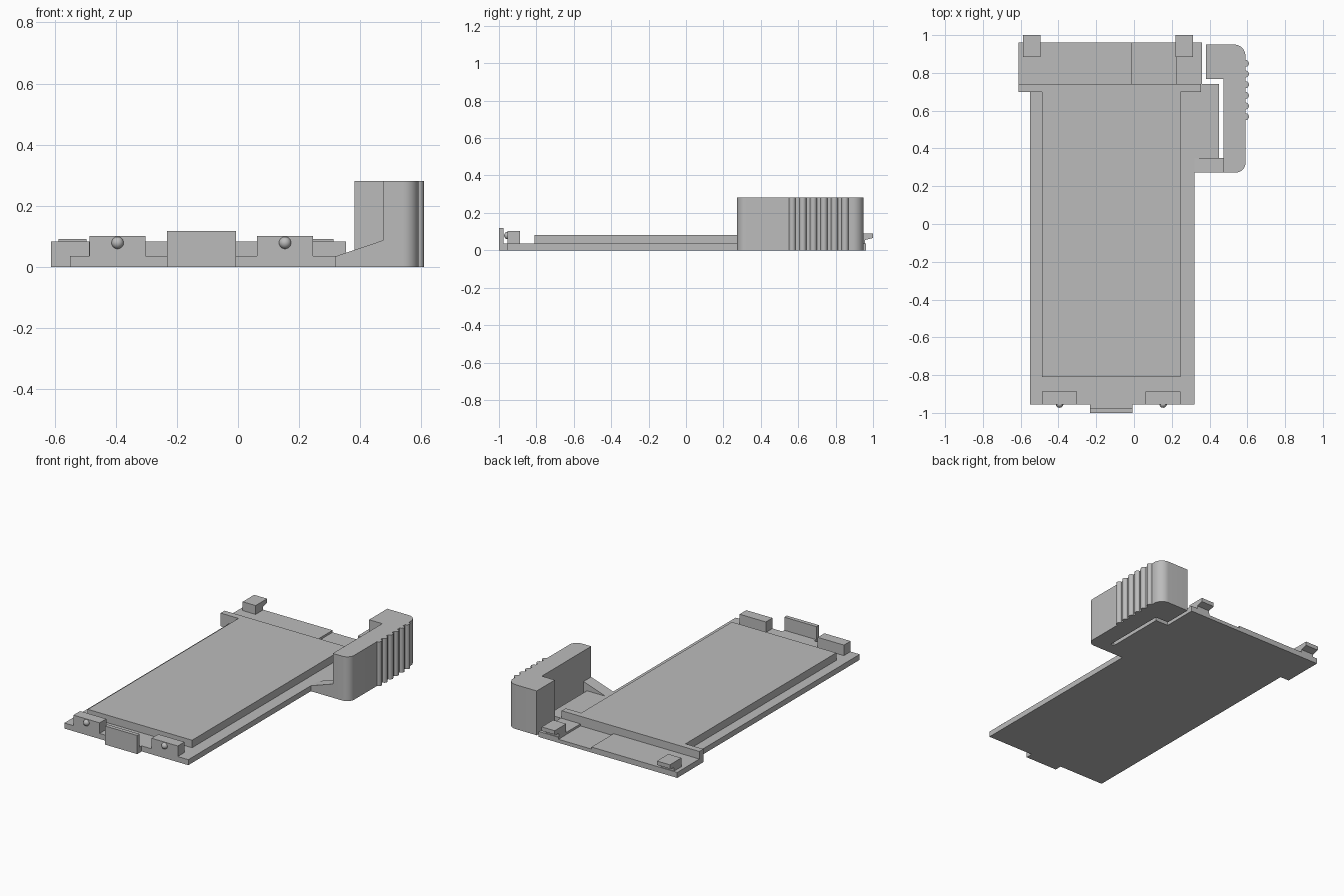
import bpy
import bmesh
import math
from mathutils import Vector

if "Cube" in bpy.data.objects:
    bpy.data.objects.remove(bpy.data.objects["Cube"], do_unlink=True)

grey = bpy.data.materials.new("plain grey")
grey.use_nodes = True
COLOUR = (0.5, 0.5, 0.5, 1.0)
grey.diffuse_color = COLOUR
grey.node_tree.nodes["Principled BSDF"].inputs["Base Color"].default_value = COLOUR


def finish(name, bm, smooth=False):
    bmesh.ops.recalc_face_normals(bm, faces=bm.faces)
    mesh = bpy.data.meshes.new(name)
    bm.to_mesh(mesh)
    bm.free()
    mesh.materials.append(grey)
    obj = bpy.data.objects.new(name, mesh)
    bpy.context.collection.objects.link(obj)
    if smooth:
        bpy.ops.object.select_all(action='DESELECT')
        obj.select_set(True)
        bpy.context.view_layer.objects.active = obj
        bpy.ops.object.shade_smooth_by_angle(angle=math.radians(35))
    return obj


def prism(name, profile, axis, low, high, smooth=False):
    """Extrude a 2D profile along x (profile yz), y (profile xz) or z (profile xy)."""
    place = {"x": lambda a, b: (low, a, b),
             "y": lambda a, b: (a, low, b),
             "z": lambda a, b: (a, b, low)}[axis]
    step = Vector([high - low if axis == c else 0 for c in "xyz"])
    bm = bmesh.new()
    face = bm.faces.new([bm.verts.new(place(a, b)) for a, b in profile])
    out = bmesh.ops.extrude_face_region(bm, geom=[face])
    moved = [v for v in out["geom"] if isinstance(v, bmesh.types.BMVert)]
    bmesh.ops.translate(bm, verts=moved, vec=step)
    return finish(name, bm, smooth)


def box(name, x0, x1, y0, y1, z0, z1):
    return prism(name, [(x0, y0), (x1, y0), (x1, y1), (x0, y1)], "z", z0, z1)


def arc(cx, cy, r, start, end, n=10):
    return [(cx + r * math.cos(math.radians(start + (end - start) * i / n)),
             cy + r * math.sin(math.radians(start + (end - start) * i / n)))
            for i in range(n + 1)]


T = 0.035  # base plate thickness

# Flat base with the side shelf that leads to the grip
prism("base_plate", [(-0.55, -0.955), (0.32, -0.955), (0.32, 0.35), (0.45, 0.35),
                     (0.45, 0.74), (-0.55, 0.74)], "z", 0, T)

# Raised panel and the cross bar behind it
box("raised_panel", -0.487, 0.245, -0.81, 0.70, T, 0.083)
prism("cross_bar", [(-0.612, 0.70), (0.354, 0.70), (0.354, 0.74), (-0.612, 0.74)],
      "z", 0, 0.083)

# Rear shelf with a shallow recess
prism("rear_shelf", [(-0.612, 0), (0.36, 0), (0.36, T), (0.222, T), (0.222, 0.022),
                     (-0.01, 0.022), (-0.01, T), (-0.612, T)], "y", 0.74, 0.962)

# Rear hooks
hook = [(0.885, 0.02), (0.957, 0.02), (0.957, 0.055), (1.0, 0.066),
        (1.0, 0.091), (0.885, 0.091)]
for side, x in (("right", -0.587), ("left", 0.221)):
    prism("hook_" + side, hook, "x", x, x + 0.091)

# Front blocks with small detent balls
for side, x in (("right", -0.394), ("left", 0.154)):
    box("front_block_" + side, x - 0.092, x + 0.092, -0.955, -0.888, T, 0.102)
    bm = bmesh.new()
    bmesh.ops.create_uvsphere(bm, u_segments=24, v_segments=12, radius=0.02)
    bmesh.ops.translate(bm, verts=bm.verts, vec=(x, -0.953, 0.079))
    finish("detent_ball_" + side, bm, True)

# Front centre tab
prism("front_tab", [(-1.0, 0), (-0.955, 0), (-0.955, T), (-0.975, T),
                    (-0.975, 0.118), (-1.0, 0.118)], "x", -0.232, -0.007)

# Sloped arm joining the base to the grip
prism("grip_arm", [(0.32, 0), (0.474, 0), (0.474, 0.087), (0.32, T)], "y", 0.273, 0.35)

# Tall grip with rounded outer corners
outline = [(0.474, 0.273)]
outline += arc(0.54, 0.323, 0.05, -90, 0)
outline += arc(0.53, 0.89, 0.06, 0, 90)
outline += [(0.382, 0.95), (0.382, 0.768), (0.474, 0.768)]
prism("grip", outline, "z", 0, 0.281, True)

# Finger ribs on the outer face of the grip
for i in range(6):
    prism("grip_rib_%d" % (i + 1), arc(0.59, 0.568 + 0.0565 * i, 0.0185, -90, 90, 12),
          "z", 0, 0.281, True)
